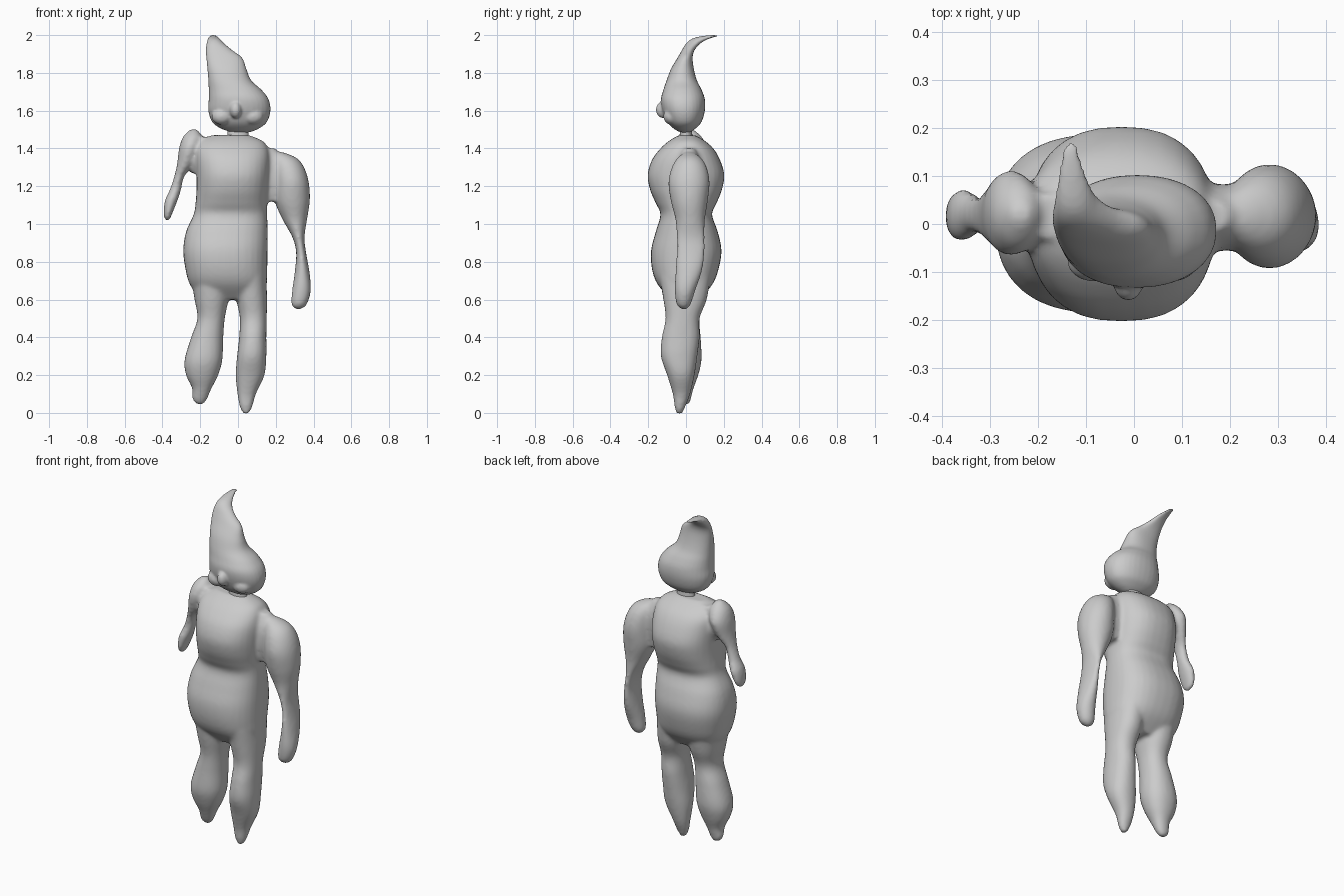
import bpy, bmesh
from math import cos, sin, tau, copysign
from mathutils import Vector, Matrix


def spline(rows, steps=5):
    """Catmull-Rom resampling of section rows."""
    out = []
    for i in range(len(rows) - 1):
        a, b, c, d = (Vector(rows[min(max(j, 0), len(rows) - 1)]) for j in range(i - 1, i + 3))
        for k in range(steps):
            t = k / steps
            out.append(0.5 * (2 * b + (c - a) * t + (2 * a - 5 * b + 4 * c - d) * t * t
                              + (3 * b - a - 3 * c + d) * t ** 3))
    return out + [Vector(rows[-1])]


def loft(bm, rows, power=2.0, sides=32):
    """Rows are (z, x min, x max, y min, y max)."""
    rings = []
    for z, x0, x1, y0, y1 in spline(rows):
        ring = []
        for i in range(sides):
            c, s = cos(tau * i / sides), sin(tau * i / sides)
            u = copysign(abs(c) ** (2 / power), c)
            v = copysign(abs(s) ** (2 / power), s)
            ring.append(bm.verts.new(((x0 + x1) / 2 + (x1 - x0) / 2 * u,
                                      (y0 + y1) / 2 + (y1 - y0) / 2 * v, z)))
        rings.append(ring)
    for a, b in zip(rings, rings[1:]):
        for i in range(sides):
            j = (i + 1) % sides
            bm.faces.new((a[i], a[j], b[j], b[i]))
    bm.faces.new(rings[0][::-1])
    bm.faces.new(rings[-1])


def blob(bm, center, size):
    bmesh.ops.create_uvsphere(bm, u_segments=24, v_segments=16, radius=1,
                              matrix=Matrix.Translation(center) @ Matrix.Diagonal((*size, 1)))


def finish(bm, name, voxel=0, smooth=0):
    bmesh.ops.recalc_face_normals(bm, faces=bm.faces)
    me = bpy.data.meshes.new(name)
    bm.to_mesh(me)
    bm.free()
    me.shade_smooth()
    ob = bpy.data.objects.new(name, me)
    bpy.context.collection.objects.link(ob)
    if voxel:
        m = ob.modifiers.new("fuse", 'REMESH')
        m.mode, m.voxel_size, m.use_smooth_shade = 'VOXEL', voxel, True
        m = ob.modifiers.new("soften", 'SMOOTH')
        m.factor, m.iterations = 0.5, smooth
    return ob


# Torso
bm = bmesh.new()
loft(bm, [(.60, -.20, .12, -.08, .07), (.68, -.255, .152, -.15, .14),
          (.76, -.278, .155, -.18, .172), (.86, -.29, .157, -.185, .188),
          (.96, -.275, .157, -.16, .168), (1.05, -.235, .155, -.135, .138),
          (1.11, -.225, .155, -.16, .162), (1.18, -.22, .162, -.19, .19),
          (1.26, -.22, .168, -.203, .203), (1.34, -.225, .17, -.18, .18),
          (1.40, -.225, .16, -.135, .145), (1.44, -.20, .13, -.09, .10),
          (1.47, -.14, .06, -.04, .05)], 2.4)
# Legs
loft(bm, [(.045, -.215, -.185, -.015, .015), (.07, -.24, -.165, -.03, .025),
          (.13, -.243, -.14, -.055, .04), (.20, -.275, -.105, -.085, .065),
          (.28, -.283, -.083, -.105, .082), (.40, -.248, -.078, -.10, .078),
          (.50, -.215, -.07, -.10, .072), (.60, -.23, -.05, -.12, .105),
          (.72, -.25, -.03, -.14, .13)], 2.2)
loft(bm, [(-.005, .03, .055, -.05, -.02), (.03, .01, .075, -.06, -.005),
          (.10, -.003, .095, -.07, .022), (.20, -.012, .14, -.10, .045),
          (.30, -.005, .15, -.133, .06), (.40, .006, .15, -.128, .072),
          (.50, .01, .152, -.108, .072), (.60, -.008, .154, -.12, .11),
          (.72, -.02, .15, -.14, .13)], 2.2)
# Long arm and its shoulder bridge
loft(bm, [(.55, .305, .335, -.025, .005), (.575, .282, .365, -.05, .025),
          (.65, .287, .386, -.06, .05), (.75, .301, .378, -.056, .085),
          (.85, .308, .36, -.05, .10), (.93, .288, .352, -.05, .10),
          (1.02, .238, .365, -.055, .10), (1.12, .195, .38, -.08, .115),
          (1.22, .19, .375, -.093, .125), (1.30, .185, .35, -.075, .11),
          (1.35, .18, .31, -.045, .08), (1.38, .17, .24, -.01, .04)])
loft(bm, [(1.12, .12, .24, -.035, .06), (1.22, .10, .27, -.055, .08),
          (1.32, .10, .26, -.05, .08), (1.40, .10, .20, -.02, .05)])
# Short arm and its shoulder bridge
loft(bm, [(1.02, -.385, -.362, -.01, .03), (1.05, -.393, -.35, -.03, .06),
          (1.12, -.388, -.322, -.035, .072), (1.18, -.362, -.302, -.02, .058),
          (1.25, -.338, -.285, -.025, .06), (1.32, -.322, -.235, -.05, .09),
          (1.40, -.312, -.20, -.066, .112), (1.46, -.292, -.19, -.045, .085),
          (1.50, -.255, -.215, .0, .04)])
loft(bm, [(1.27, -.25, -.15, -.03, .06), (1.35, -.28, -.13, -.055, .09),
          (1.46, -.26, -.10, -.03, .06)])
finish(bm, "body", .01, 8)

# Neck
bm = bmesh.new()
loft(bm, [(1.42, -.06, .06, -.05, .05), (1.46, -.055, .056, -.035, .035),
          (1.53, -.055, .056, -.03, .03)])
finish(bm, "neck")

# Head running into a bent pointed cap
bm = bmesh.new()
loft(bm, [(1.485, -.03, .06, -.03, .02), (1.505, -.09, .11, -.065, .05),
          (1.54, -.137, .153, -.10, .082), (1.60, -.157, .172, -.125, .10),
          (1.66, -.155, .162, -.133, .10), (1.71, -.155, .125, -.12, .083),
          (1.76, -.157, .07, -.103, .058), (1.82, -.162, .045, -.08, .042),
          (1.88, -.168, .022, -.045, .035), (1.92, -.17, -.03, -.022, .045),
          (1.955, -.167, -.072, .0, .075), (1.98, -.16, -.095, .03, .12),
          (1.993, -.153, -.11, .075, .165), (2.0, -.145, -.12, .13, .183)], 2.2)
# Nose and cheeks
blob(bm, (-.012, -.118, 1.605), (.032, .042, .045))
for x in (-.085, .08):
    blob(bm, (x, -.075, 1.57), (.055, .045, .045))
finish(bm, "head_and_cap", .007, 5)
